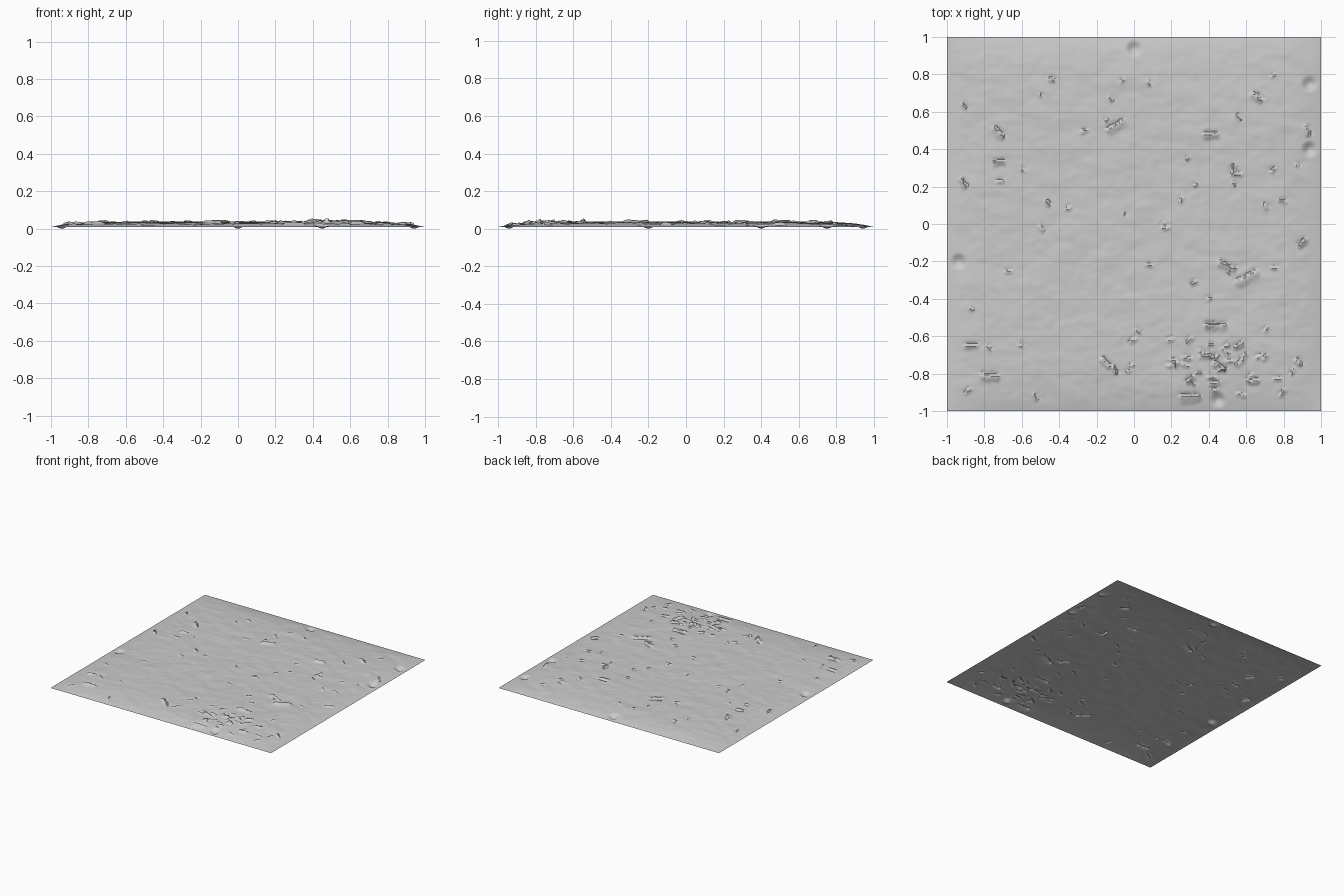
import bpy
import bmesh
import math
import random
from mathutils import Vector, noise

random.seed(4)
CELLS = 260
RIM = 0.01

cube = bpy.data.objects.get("Cube")
if cube:
    bpy.data.objects.remove(cube, do_unlink=True)

stone = bpy.data.materials.new("pale grey stone")
stone.use_nodes = True
stone.diffuse_color = (0.6, 0.6, 0.6, 1)
stone.node_tree.nodes["Principled BSDF"].inputs["Base Color"].default_value = (0.6, 0.6, 0.6, 1)

# Larger stone chips: x, y, length, angle in degrees
chips = [
    (.5, -.22, .1, -25), (.6, -.28, .13, 28), (.44, -.54, .11, 0), (.56, -.65, .06, 30),
    (.46, -.76, .08, -30), (.3, -.92, .11, 0), (.64, -.84, .06, 0), (.88, -.74, .05, -45),
    (-.15, -.74, .07, -40), (-.1, -.78, .05, -60), (-.77, -.81, .1, -5), (-.87, -.65, .07, 5),
    (-.72, .33, .06, 0), (-.91, .22, .06, -60), (-.46, .11, .04, -60), (-.72, .49, .08, -50),
    (-.1, .53, .11, 30), (.53, .29, .06, 80), (.66, .68, .07, -40), (.41, .48, .08, 5),
    (.3, -.83, .06, 40), (.93, .5, .06, -70), (.9, -.1, .06, 40), (-.44, .77, .04, -30),
]
# Hollows near the rim: x, y, radius
hollows = [(.45, -.94, .05), (0, .94, .05), (.94, .75, .05), (.94, .4, .05), (-.94, -.2, .05)]

# Small chips, crowded in the front left corner and scattered elsewhere
small = []
for i in range(32):
    small.append((random.gauss(.4, .2), random.gauss(-.75, .1), random.uniform(.03, .06), random.uniform(-40, 60)))
for i in range(42):
    small.append((random.uniform(-.93, .93), random.uniform(-.93, .93), random.uniform(.02, .045), random.uniform(-70, 70)))


def ease(t):
    t = max(0, min(1, t))
    return t * t * (3 - 2 * t)


def ground_height(x, y):
    """Low mound that falls away to a straight rim, with soft lumps."""
    inset = max(0, 1 - max(abs(x), abs(y)))
    rise = (1 - math.exp(-(1 - abs(x)) / .12)) * (1 - math.exp(-(1 - abs(y)) / .12))
    fade = ease(inset / .1)
    lumps = .0035 * noise.noise(Vector((x * 3, y * 3, 1)))
    lumps += .0035 * noise.noise(Vector((x * 8 + y * 2, y * 11, 4)))
    lumps += .0016 * noise.noise(Vector((x * 20, y * 26, 7)))
    return RIM + .027 * rise + fade * lumps


def nearby(bm_grid, x, y, reach):
    """Grid vertices in a square around a point."""
    def span(c):
        low = int((c - reach + 1) / 2 * CELLS)
        high = int((c + reach + 1) / 2 * CELLS) + 1
        return range(max(1, low), min(CELLS, high + 1))
    for j in span(y):
        for i in span(x):
            yield bm_grid[j][i]


def add_chip(grid, x, y, length, angle, height):
    """Raised sliver: gentle slope on one side, broken scarp on the other."""
    c, s = math.cos(math.radians(angle)), math.sin(math.radians(angle))
    width = length * .45
    for v in nearby(grid, x, y, length):
        dx, dy = v.co.x - x, v.co.y - y
        along = dx * c + dy * s
        across = dy * c - dx * s + .008 * noise.noise(Vector((dx * 40, dy * 40, x * 9)))
        ends = ease((length * .6 - abs(along)) / (length * .2))
        slope = ease((across + width) / width) if across < 0 else 1 - ease(across / .009)
        notch = math.exp(-((across - .012) / .008) ** 2)
        v.co.z += ends * height * (slope - .5 * notch)


# Ground sheet
bm = bmesh.new()
grid = []
for j in range(CELLS + 1):
    row = []
    for i in range(CELLS + 1):
        x, y = 2 * i / CELLS - 1, 2 * j / CELLS - 1
        row.append(bm.verts.new((x, y, ground_height(x, y))))
    grid.append(row)
for j in range(CELLS):
    for i in range(CELLS):
        bm.faces.new((grid[j][i], grid[j][i + 1], grid[j + 1][i + 1], grid[j + 1][i]))

# Chips and hollows
for x, y, length, angle in chips:
    add_chip(grid, x, y, length, angle, .012)
for x, y, length, angle in small:
    add_chip(grid, x, y, length, angle, .008)
for x, y, radius in hollows:
    for v in nearby(grid, x, y, radius):
        near = ease(1 - math.hypot(v.co.x - x, v.co.y - y) / radius)
        v.co.z += (.001 - v.co.z) * near

# Settle the lowest point on the floor
lowest = min(v.co.z for v in bm.verts)
for v in bm.verts:
    v.co.z -= lowest

mesh = bpy.data.meshes.new("rocky_ground")
bm.to_mesh(mesh)
bm.free()
mesh.materials.append(stone)
ground = bpy.data.objects.new("rocky_ground", mesh)
bpy.context.collection.objects.link(ground)
bpy.context.view_layer.objects.active = ground
ground.select_set(True)
bpy.ops.object.shade_smooth_by_angle(angle=math.radians(40))
